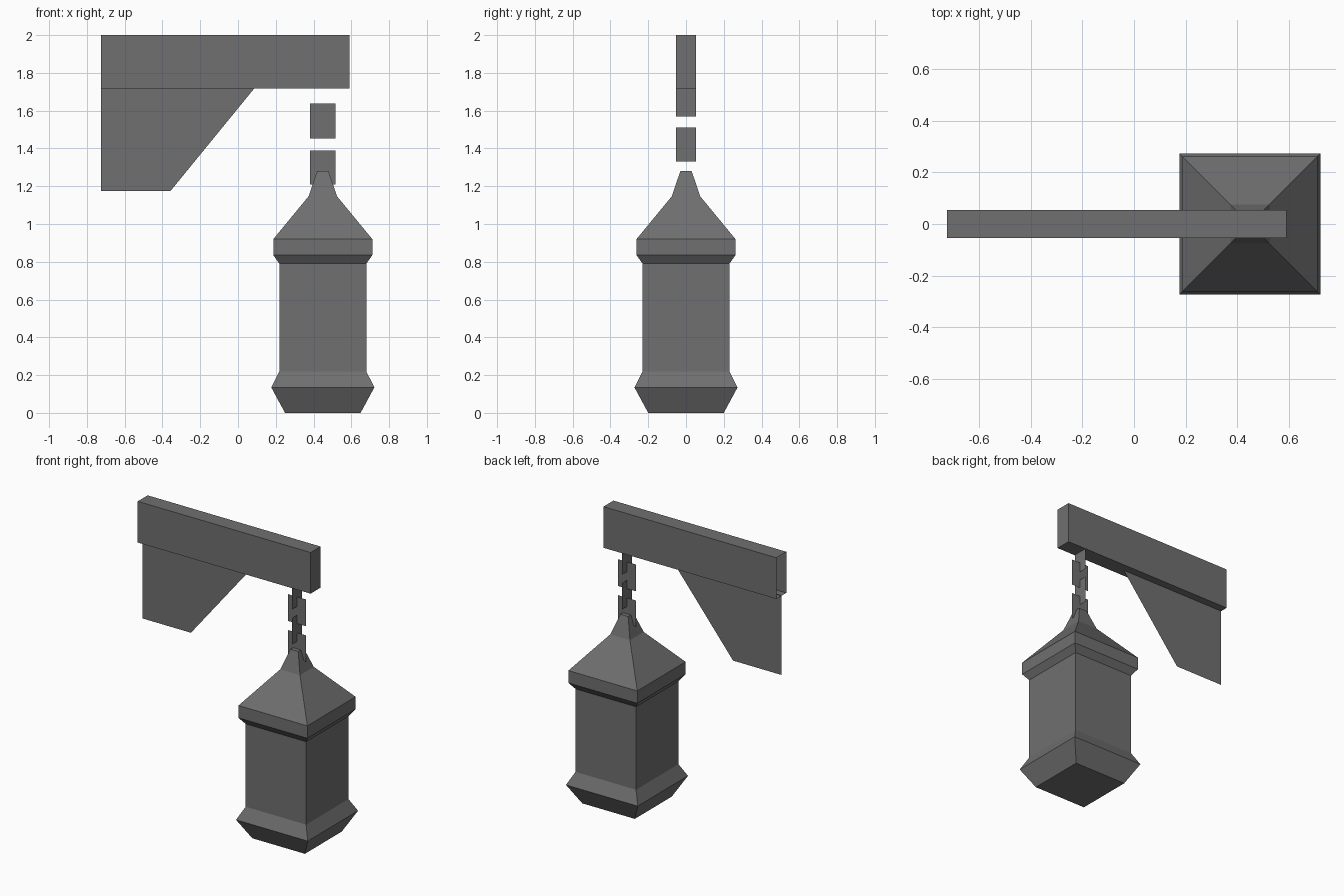
import bpy

if "Cube" in bpy.data.objects:
    bpy.data.objects.remove(bpy.data.objects["Cube"])

CX = 0.449  # lantern and chain axis

iron = bpy.data.materials.new("dark_iron")
iron.diffuse_color = (0.16, 0.16, 0.16, 1)
iron.use_nodes = True
iron.node_tree.nodes["Principled BSDF"].inputs["Base Color"].default_value = iron.diffuse_color


def add_mesh(name, verts, faces):
    mesh = bpy.data.meshes.new(name)
    mesh.from_pydata(verts, [], faces)
    mesh.update()
    mesh.materials.append(iron)
    obj = bpy.data.objects.new(name, mesh)
    bpy.context.collection.objects.link(obj)
    return obj


def square_loft(name, profile, cx):
    """Stack square rings given as (half width, z), capped at both ends."""
    verts = [(cx + sx * r, sy * r, z) for r, z in profile
             for sx, sy in ((-1, -1), (1, -1), (1, 1), (-1, 1))]
    faces = [(4 * i + k, 4 * i + (k + 1) % 4, 4 * i + 4 + (k + 1) % 4, 4 * i + 4 + k)
             for i in range(len(profile) - 1) for k in range(4)]
    n = len(verts)
    faces += [(3, 2, 1, 0), (n - 4, n - 3, n - 2, n - 1)]
    return add_mesh(name, verts, faces)


# Beam: box left open at the wall end
x0, x1, y, z0, z1 = -0.725, 0.59, 0.054, 1.717, 2.0
add_mesh("beam",
         [(x, sy, z) for x in (x0, x1) for sy, z in ((-y, z0), (y, z0), (y, z1), (-y, z1))],
         [(k, k + 4, (k + 1) % 4 + 4, (k + 1) % 4)[::-1] for k in range(4)] + [(4, 5, 6, 7)])

# Brace: thin flat plate under the beam
add_mesh("brace",
         [(x0, 0, 1.174), (-0.358, 0, 1.174), (0.088, 0, 1.72), (x0, 0, 1.72)],
         [(0, 1, 2, 3)])

# Chain: flat links alternating between two directions
for i, (low, high) in enumerate(((1.21, 1.39), (1.33, 1.512), (1.453, 1.637), (1.57, 1.755))):
    dx, dy = (0.067, 0) if i % 2 == 0 else (0, 0.052)
    add_mesh(f"chain_link_{i + 1}",
             [(CX - dx, -dy, low), (CX + dx, dy, low), (CX + dx, dy, high), (CX - dx, -dy, high)],
             [(0, 1, 2, 3)])

# Lantern: base, glass body, eave and two-stage roof
square_loft("lantern",
            [(0.2, 0), (0.273, 0.135), (0.23, 0.22), (0.23, 0.79),
             (0.262, 0.835), (0.262, 0.92), (0.075, 1.147), (0.03, 1.28)], CX)
